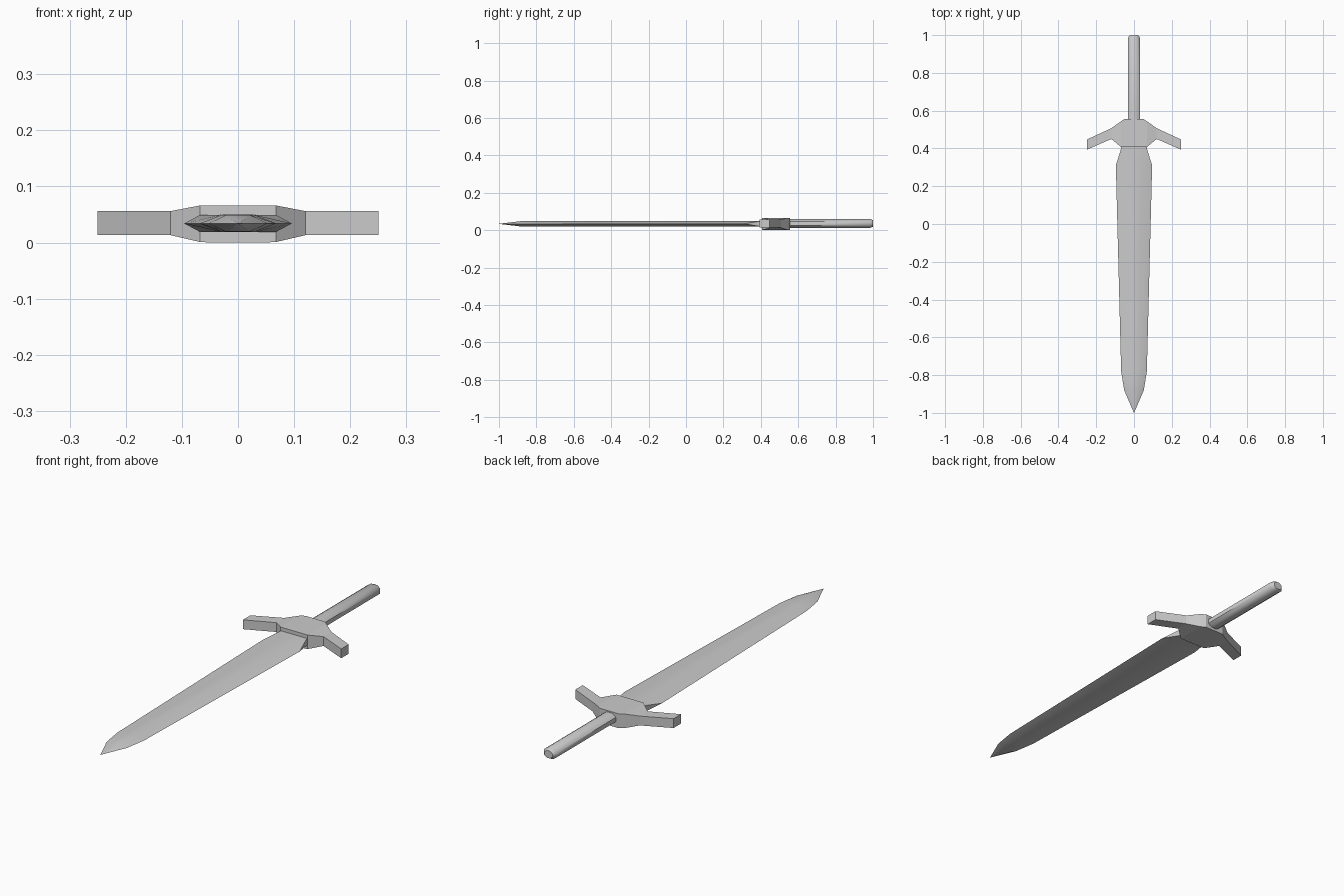
import bpy, bmesh, math

if "Cube" in bpy.data.objects:
    bpy.data.objects.remove(bpy.data.objects["Cube"])

ZC = 0.034  # height of the sword's mid plane


def finish(name, bm, smooth_angle=None):
    bmesh.ops.remove_doubles(bm, verts=bm.verts, dist=0.0002)
    bmesh.ops.recalc_face_normals(bm, faces=bm.faces)
    mesh = bpy.data.meshes.new(name)
    bm.to_mesh(mesh)
    bm.free()
    obj = bpy.data.objects.new(name, mesh)
    bpy.context.collection.objects.link(obj)
    if smooth_angle:
        bpy.ops.object.select_all(action='DESELECT')
        obj.select_set(True)
        bpy.context.view_layer.objects.active = obj
        bpy.ops.object.shade_smooth_by_angle(angle=math.radians(smooth_angle))
    return obj


def loft(name, rings, smooth_angle):
    """Skin a list of equal-length closed rings and cap both ends."""
    bm = bmesh.new()
    loops = [[bm.verts.new(p) for p in ring] for ring in rings]
    n = len(loops[0])
    for a, b in zip(loops, loops[1:]):
        for i in range(n):
            j = (i + 1) % n
            bm.faces.new((a[i], a[j], b[j], b[i]))
    bm.faces.new(loops[0])
    bm.faces.new(loops[-1])
    return finish(name, bm, smooth_angle)


# Blade: (y, half width, edge half thickness, flat half width, half thickness)
def blade_ring(y, w, e, f, t):
    half = [(w, -e), (w, e), (f, t)]
    pts = half + [(-f, t), (-w, e), (-w, -e), (-f, -t), (f, -t)]
    return [(x, y, ZC + z) for x, z in pts]


stations = [
    (0.43, 0.068, 0.015, 0.030, 0.0155),
    (0.40, 0.068, 0.015, 0.030, 0.0155),
    (0.31, 0.096, 0.0, 0.030, 0.0155),
    (-0.78, 0.068, 0.0, 0.028, 0.0155),
    (-0.88, 0.052, 0.0, 0.022, 0.0145),
    (-1.00, 0.0004, 0.0, 0.0002, 0.0004),
]
loft("blade", [blade_ring(*s) for s in stations], 30)


# Grip: octagonal bar with a chamfered end
def grip_ring(y, rx, rz):
    k = 1 / math.cos(math.pi / 8)
    angles = [math.pi / 8 + i * math.pi / 4 for i in range(8)]
    return [(rx * k * math.cos(a), y, ZC + 0.002 + rz * k * math.sin(a)) for a in angles]


loft("grip", [grip_ring(0.53, 0.033, 0.024), grip_ring(0.985, 0.033, 0.024),
              grip_ring(1.0, 0.021, 0.017)], 50)

# Crossguard: right half as columns (x, front y, back y, bottom z, top z), mirrored
columns = [
    (0.25, 0.393, 0.447, 0.013, 0.056),
    (0.12, 0.450, 0.507, 0.013, 0.056),
    (0.068, 0.407, 0.544, 0.001, 0.066),
    (0.048, 0.407, 0.557, 0.0, 0.066),
]
columns += [(-x, *rest) for x, *rest in reversed(columns)]
loft("crossguard", [[(x, f, lo), (x, b, lo), (x, b, hi), (x, f, hi)]
                    for x, f, b, lo, hi in columns], None)
